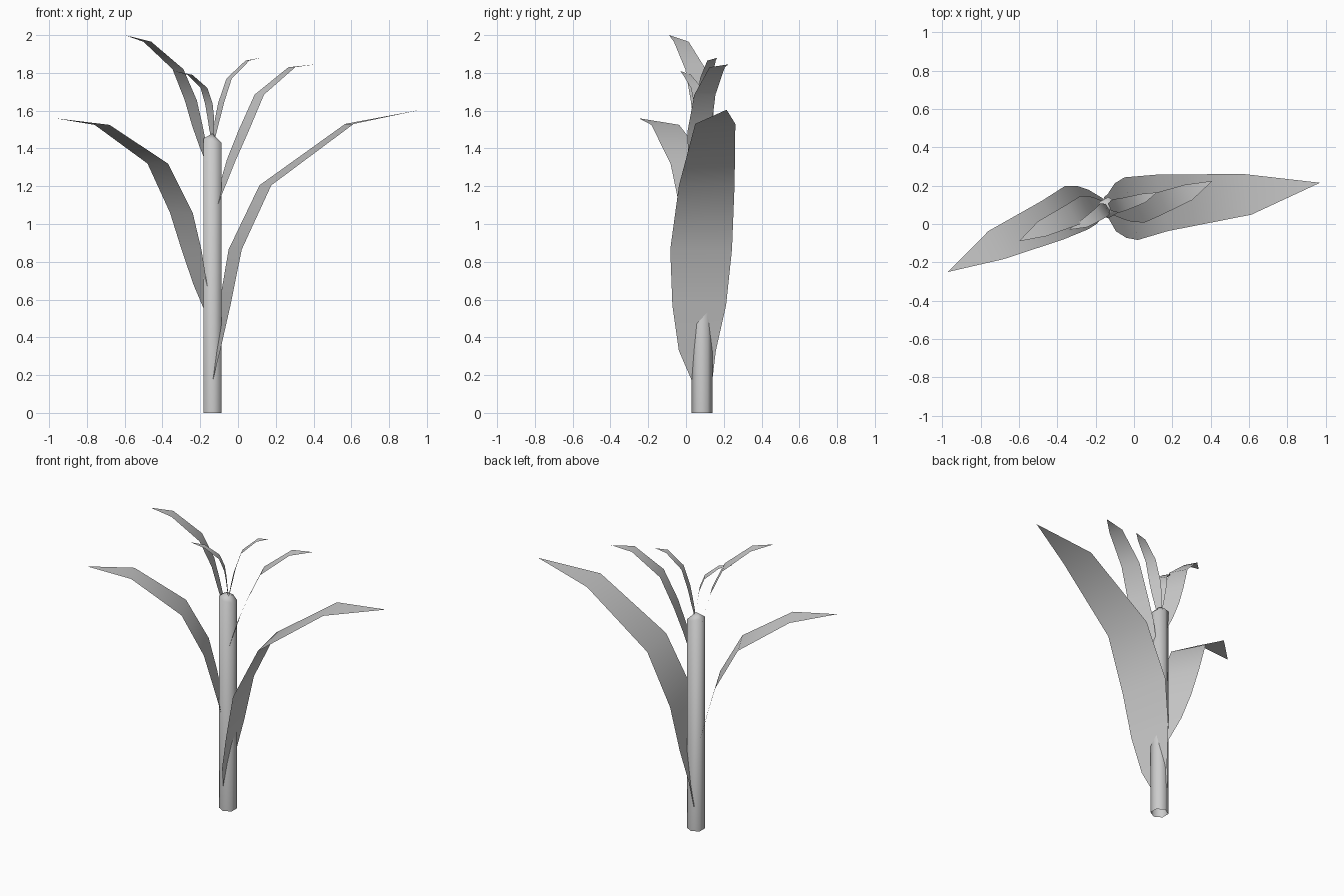
import bpy
import bmesh
from math import cos, sin, radians, tau
from mathutils import Vector

default_cube = bpy.data.objects.get("Cube")
if default_cube:
    bpy.data.objects.remove(default_cube, do_unlink=True)

# One plain grey for the whole plant
grey = bpy.data.materials.new("plain_grey")
grey.use_nodes = True
grey_value = (0.6, 0.6, 0.6, 1)
grey.diffuse_color = grey_value
grey.node_tree.nodes["Principled BSDF"].inputs["Base Color"].default_value = grey_value


def finish_object(name, mesh_builder):
    """Turn a bmesh into a smooth shaded, coloured object."""
    mesh = bpy.data.meshes.new(name)
    for face in mesh_builder.faces:
        face.smooth = True
    mesh_builder.to_mesh(mesh)
    mesh_builder.free()
    mesh.materials.append(grey)
    plant_part = bpy.data.objects.new(name, mesh)
    bpy.context.collection.objects.link(plant_part)
    return plant_part


# Stalk: an open hexagonal tube closed by a low pointed cap
def build_stalk(center, radius, shoulder, tip, sides=6):
    builder = bmesh.new()
    rings = []
    for height, slope in ((0, 0), (shoulder, -0.25)):
        ring = []
        for step in range(sides):
            angle = tau * (step + 0.5) / sides
            offset = Vector((radius * cos(angle), radius * sin(angle), 0))
            offset.z = height + slope * offset.x
            ring.append(builder.verts.new(center + offset))
        rings.append(ring)
    apex = builder.verts.new(center + Vector((0, 0, tip)))
    lower, upper = rings
    for step in range(sides):
        following = (step + 1) % sides
        builder.faces.new((lower[step], lower[following], upper[following], upper[step]))
        builder.faces.new((upper[step], upper[following], apex))
    finish_object("stalk", builder)


build_stalk(Vector((-0.135, 0.085, 0)), 0.056, 1.44, 1.48)

# Relative leaf width from the base to the last row before the point
LEAF_WIDTHS = (0.33, 0.6, 0.87, 1, 0.9, 0.65)


# Leaf: a thin bent blade swept along its midline and ending in a point
def build_leaf(name, half_width, heading, midline):
    builder = bmesh.new()
    across = Vector((sin(radians(heading)), -cos(radians(heading)), 0))
    rows = []
    for point, width in zip(midline, LEAF_WIDTHS):
        reach = across * half_width * width
        rows.append([builder.verts.new(Vector(point) + side * reach) for side in (1, -1)])
    for (near, far), (next_near, next_far) in zip(rows, rows[1:]):
        builder.faces.new((near, next_near, next_far, far))
    point = builder.verts.new(midline[-1])
    builder.faces.new((rows[-1][0], point, rows[-1][1]))
    finish_object(name, builder)


build_leaf("large_left_leaf", 0.167, 12, (
    (-0.145, 0.085, 0.17), (-0.115, 0.06, 0.33), (-0.07, 0.07, 0.57),
    (-0.015, 0.08, 0.865), (0.145, 0.11, 1.205), (0.59, 0.155, 1.53),
    (0.97, 0.215, 1.605)))

build_leaf("large_right_leaf", 0.128, 28, (
    (-0.14, 0.095, 0.5), (-0.2, 0.11, 0.68), (-0.245, 0.1, 0.86),
    (-0.3, 0.085, 1.06), (-0.425, 0.02, 1.32), (-0.72, -0.11, 1.525),
    (-0.97, -0.25, 1.56)))

build_leaf("middle_left_leaf", 0.068, 24, (
    (-0.125, 0.07, 1.08), (-0.08, 0.065, 1.21), (-0.035, 0.065, 1.34),
    (0.028, 0.07, 1.49), (0.113, 0.1, 1.685), (0.285, 0.165, 1.83),
    (0.41, 0.225, 1.845)))

build_leaf("middle_right_leaf", 0.068, 28, (
    (-0.14, 0.095, 1.28), (-0.185, 0.1, 1.41), (-0.215, 0.095, 1.52),
    (-0.25, 0.085, 1.655), (-0.318, 0.05, 1.82), (-0.48, -0.025, 1.965),
    (-0.6, -0.09, 2)))

build_leaf("small_left_leaf", 0.038, 24, (
    (-0.135, 0.085, 1.42), (-0.122, 0.088, 1.49), (-0.108, 0.092, 1.56),
    (-0.09, 0.095, 1.64), (-0.047, 0.105, 1.77), (0.05, 0.135, 1.865),
    (0.12, 0.165, 1.88)))

build_leaf("small_right_leaf", 0.038, 32, (
    (-0.13, 0.085, 1.43), (-0.14, 0.085, 1.5), (-0.145, 0.08, 1.57),
    (-0.155, 0.075, 1.64), (-0.18, 0.055, 1.72), (-0.255, 0.005, 1.79),
    (-0.34, -0.03, 1.81)))
